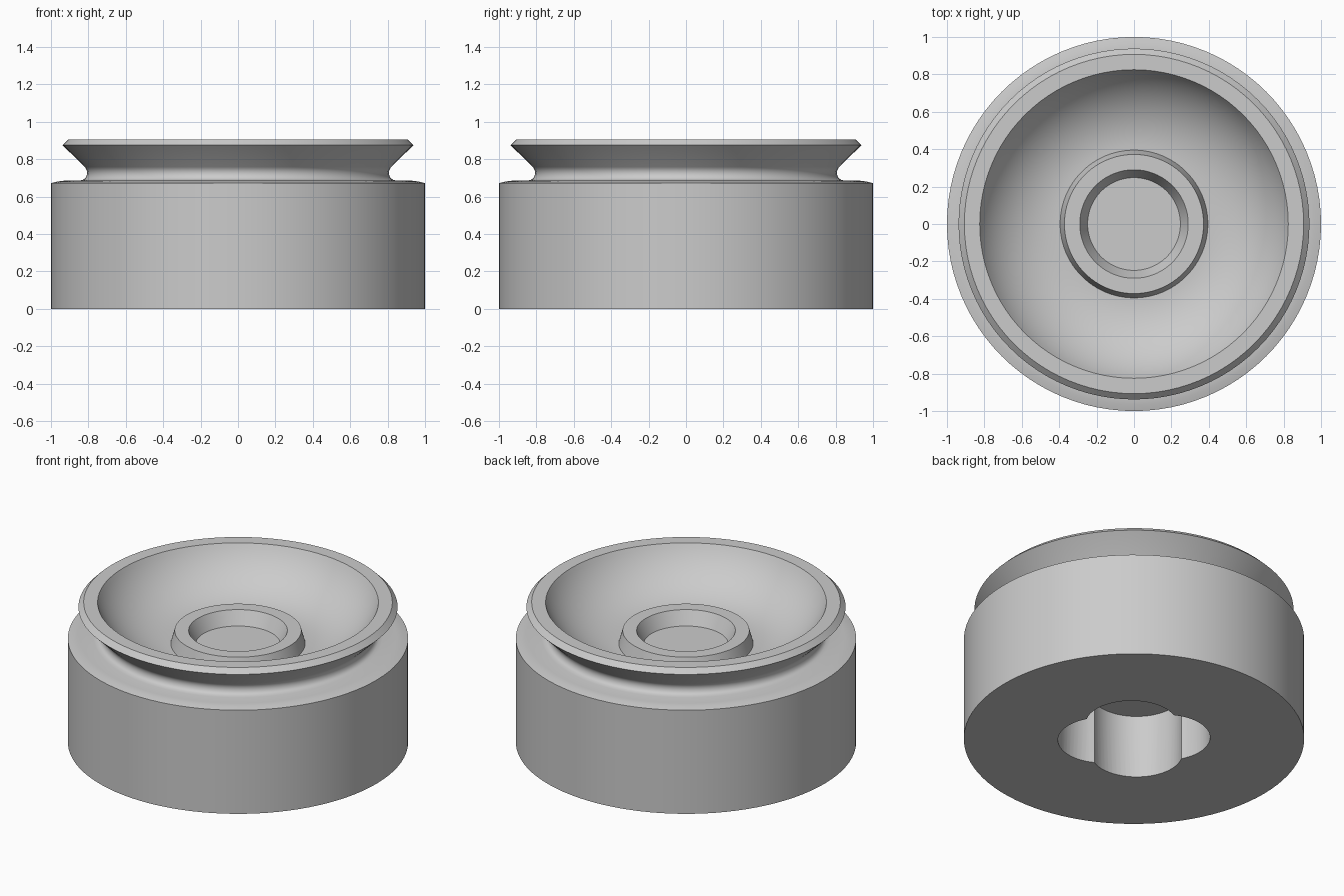
import bpy, bmesh, math
from mathutils import Vector

SIDES = 96

cube = bpy.data.objects.get("Cube")
if cube:
    bpy.data.objects.remove(cube, do_unlink=True)

grey = bpy.data.materials.new("plain_grey")
grey.use_nodes = True
grey.diffuse_color = (0.6, 0.6, 0.6, 1)
grey.node_tree.nodes["Principled BSDF"].inputs["Base Color"].default_value = (0.6, 0.6, 0.6, 1)


def add_object(name, bm):
    bmesh.ops.recalc_face_normals(bm, faces=bm.faces)
    mesh = bpy.data.meshes.new(name)
    bm.to_mesh(mesh)
    bm.free()
    mesh.materials.append(grey)
    obj = bpy.data.objects.new(name, mesh)
    bpy.context.collection.objects.link(obj)
    return obj


def lathe(name, profile):
    """Revolve (radius, height) points about the z axis."""
    bm = bmesh.new()
    verts = [bm.verts.new((r, 0, z)) for r, z in profile]
    edges = [bm.edges.new(pair) for pair in zip(verts, verts[1:])]
    bmesh.ops.spin(bm, geom=verts + edges, cent=(0, 0, 0), axis=(0, 0, 1),
                   angle=math.tau, steps=SIDES, use_duplicate=False)
    bmesh.ops.remove_doubles(bm, verts=bm.verts, dist=0.0005)
    return add_object(name, bm)


def lobed_prism(name, offset, radius, z0, z1, turn):
    """Four overlapping round lobes, extruded upright."""
    # Half angle of each lobe, up to the corner it shares with the next
    p = (offset + math.sqrt(2 * radius ** 2 - offset ** 2)) / 2
    half = math.atan2(p, p - offset)
    bm = bmesh.new()
    ring = []
    steps = 24
    for lobe in range(4):
        a = turn + lobe * math.pi / 2
        centre = Vector((math.cos(a), math.sin(a), 0)) * offset
        for i in range(steps):
            t = a - half + 2 * half * i / steps
            ring.append(bm.verts.new(
                centre + Vector((math.cos(t), math.sin(t), 0)) * radius + Vector((0, 0, z0))))
    face = bm.faces.new(ring)
    grown = bmesh.ops.extrude_face_region(bm, geom=[face])
    top = [v for v in grown["geom"] if isinstance(v, bmesh.types.BMVert)]
    bmesh.ops.translate(bm, verts=top, vec=(0, 0, z1 - z0))
    return add_object(name, bm)


# Outer wall, sloped shoulder, grooved neck and flared rim
rim_top = 0.906
outside = [(0, 0), (1, 0), (1, 0.672), (0.965, 0.681), (0.93, 0.685), (0.85, 0.685), (0.83, 0.69)]
neck = [(0.852 - 0.045 * math.cos(t), 0.727 + 0.045 * math.sin(t))
        for t in (math.radians(d) for d in range(-45, 46, 15))]
rim = [(0.938, 0.875), (0.907, rim_top)]

# Bowl curve: level beside the boss, rising steeply to the rim
bowl_edge, boss_base, floor = 0.825, 0.395, 0.64
run, rise = bowl_edge - boss_base, rim_top - floor
bowl_radius = (run ** 2 + rise ** 2) / (2 * rise)
sweep = math.asin(run / bowl_radius)
bowl = []
for i in range(21):
    t = sweep * (1 - i / 20)
    bowl.append((boss_base + bowl_radius * math.sin(t),
                 floor + bowl_radius * (1 - math.cos(t))))

# Raised boss with a tapered round recess
boss = [(0.372, 0.723), (0.29, 0.723), (0.248, 0.636), (0, 0.636)]

body = lathe("round_body", outside + neck + rim + bowl + boss)

# Four-lobed socket in the underside
cutter = lobed_prism("socket_cutter", 0.18, 0.268, -0.1, 0.41, math.pi / 4)
cutter.hide_render = True
cut = body.modifiers.new("socket", 'BOOLEAN')
cut.operation = 'DIFFERENCE'
cut.solver = 'EXACT'
cut.object = cutter

bpy.ops.object.select_all(action='DESELECT')
body.select_set(True)
bpy.context.view_layer.objects.active = body
bpy.ops.object.modifier_apply(modifier=cut.name)
bpy.data.objects.remove(cutter, do_unlink=True)
bpy.ops.object.shade_smooth_by_angle(angle=math.radians(30))
